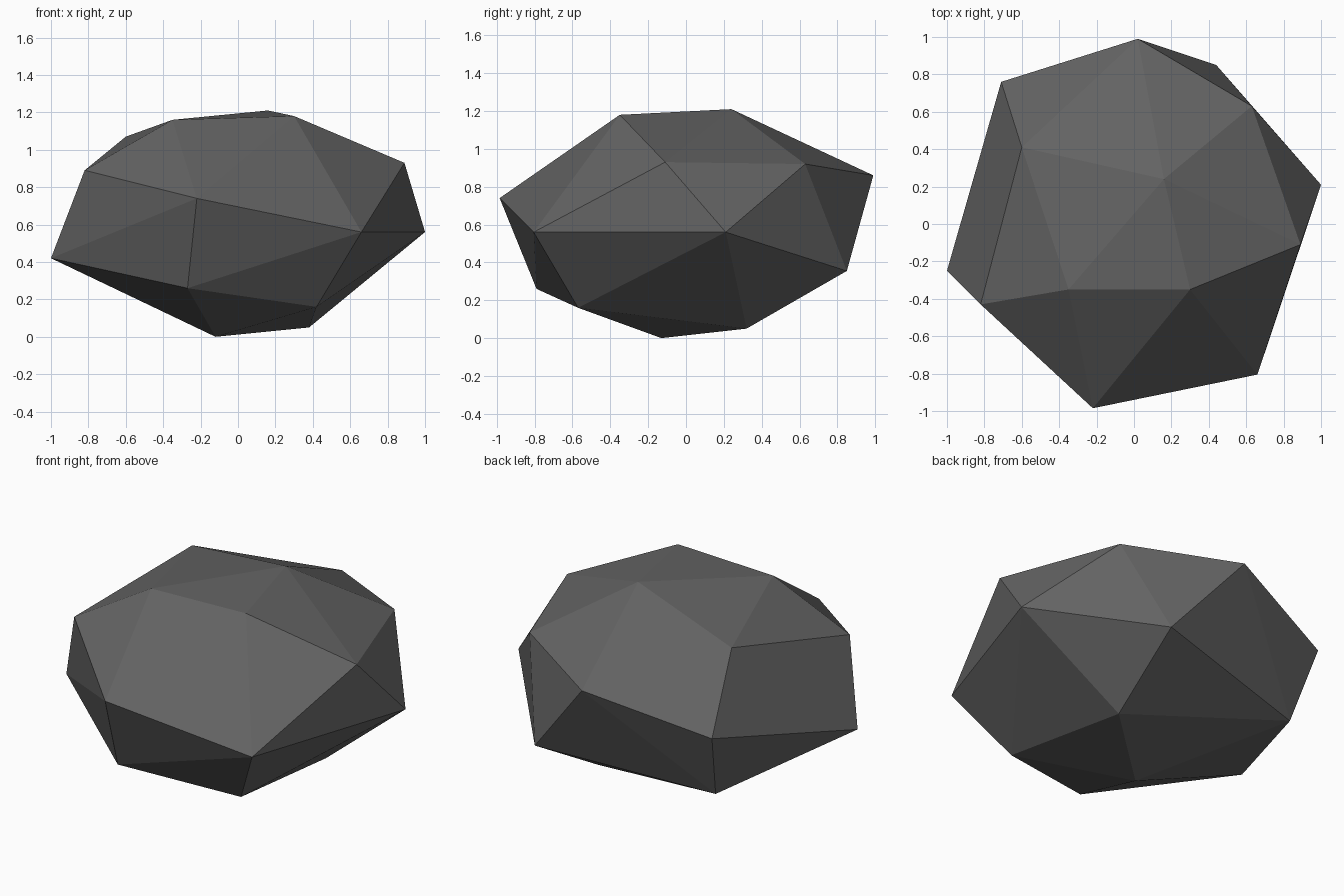
import bpy, bmesh

# Corner points of the faceted boulder, from top to bottom
CORNERS = [
    # crown
    (0.16, 0.24, 1.21), (0.30, -0.35, 1.18), (-0.35, -0.35, 1.16), (-0.60, 0.41, 1.07),
    # upper belt
    (0.89, -0.11, 0.93), (0.63, 0.63, 0.92), (0.02, 0.99, 0.86),
    (-0.82, -0.43, 0.89), (-0.22, -0.985, 0.74), (-0.71, 0.76, 0.67),
    # lower belt
    (1.0, 0.21, 0.56), (0.66, -0.805, 0.56), (-1.0, -0.25, 0.42), (0.44, 0.85, 0.355),
    # underside
    (-0.27, -0.79, 0.26), (-0.63, 0.61, 0.25), (0.42, -0.57, 0.16),
    (0.38, 0.32, 0.05), (-0.12, -0.13, 0.0),
]

# Wrap the corners in a convex skin
bm = bmesh.new()
for co in CORNERS:
    bm.verts.new(co)
bmesh.ops.convex_hull(bm, input=bm.verts[:])
bmesh.ops.recalc_face_normals(bm, faces=bm.faces[:])
mesh = bpy.data.meshes.new("boulder")
bm.to_mesh(mesh)
bm.free()

# Flat dark grey stone
stone = bpy.data.materials.new("dark grey stone")
stone.diffuse_color = (0.125, 0.125, 0.125, 1.0)
mesh.materials.append(stone)
boulder = bpy.data.objects.new("boulder", mesh)
bpy.context.scene.collection.objects.link(boulder)
